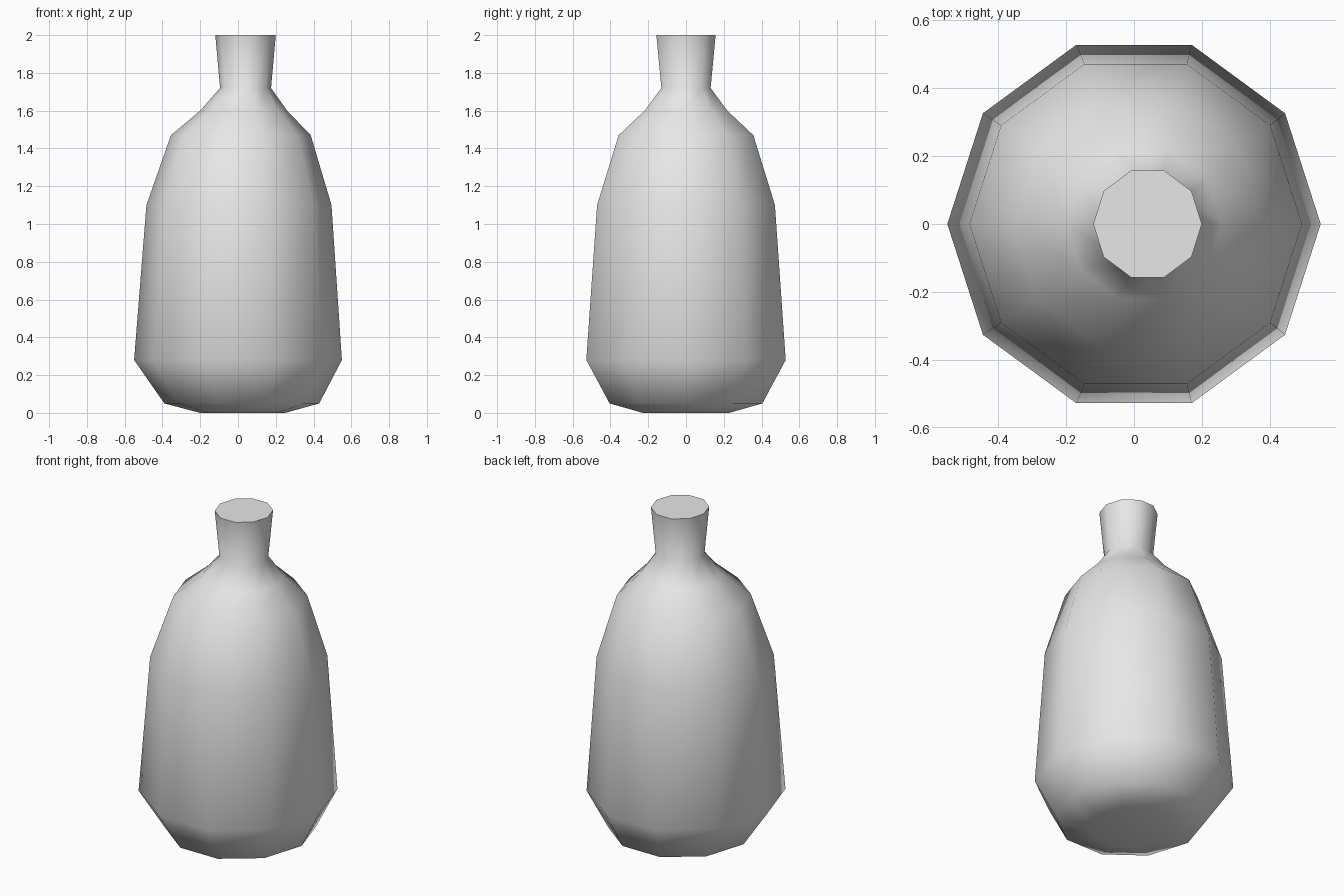
import bpy
import bmesh
from math import cos, sin, tau

cube = bpy.data.objects.get("Cube")
if cube:
    bpy.data.objects.remove(cube, do_unlink=True)

SIDES = 10

# Bottle profile: height, sideways shift of the ring, radius across x, radius across y
PROFILE = [
    (0.00, 0.025, 0.225, 0.24),
    (0.05, 0.02, 0.41, 0.425),
    (0.28, 0.00, 0.55, 0.555),
    (1.10, 0.005, 0.49, 0.495),
    (1.47, 0.015, 0.37, 0.375),
    (1.60, 0.03, 0.23, 0.23),
    (1.72, 0.04, 0.135, 0.137),
    (2.00, 0.04, 0.16, 0.165),
]


def grey_material():
    colour = (0.8, 0.8, 0.8, 1.0)
    mat = bpy.data.materials.new("plain grey")
    mat.use_nodes = True
    mat.diffuse_color = colour
    mat.node_tree.nodes["Principled BSDF"].inputs["Base Color"].default_value = colour
    return mat


def add_ring(bm, z, shift, rx, ry):
    angles = [tau * i / SIDES for i in range(SIDES)]
    return [bm.verts.new((shift + rx * cos(a), ry * sin(a), z)) for a in angles]


# Bottle: ten-sided rings bridged from base to mouth
bm = bmesh.new()
rings = [add_ring(bm, *row) for row in PROFILE]
for low, high in zip(rings, rings[1:]):
    for i in range(SIDES):
        j = (i + 1) % SIDES
        bm.faces.new((low[i], low[j], high[j], high[i]))
base = bm.faces.new(rings[0][::-1])
mouth = bm.faces.new(rings[-1])

# Rounded shading everywhere except the crisp flat mouth
for face in bm.faces:
    face.smooth = face is not mouth
for edge in mouth.edges:
    edge.smooth = False

mesh = bpy.data.meshes.new("bottle")
bm.to_mesh(mesh)
bm.free()
mesh.materials.append(grey_material())
bottle = bpy.data.objects.new("bottle", mesh)
bpy.context.collection.objects.link(bottle)
